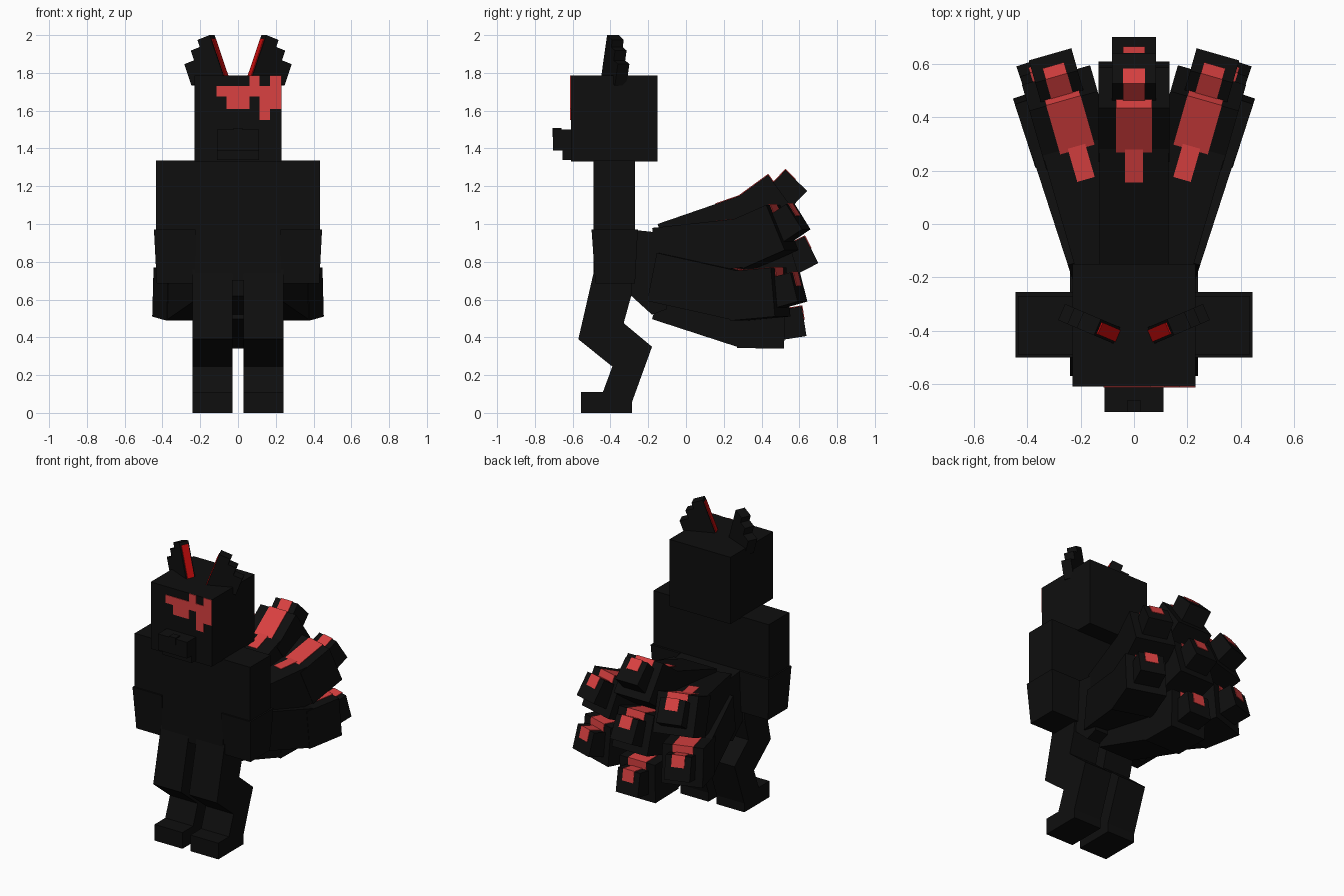
import bpy, bmesh, math
from mathutils import Matrix, Vector

if "Cube" in bpy.data.objects:
    bpy.data.objects.remove(bpy.data.objects["Cube"])


def material(name, color):
    m = bpy.data.materials.new(name)
    m.use_nodes = True
    m.diffuse_color = (*color, 1)
    bsdf = m.node_tree.nodes["Principled BSDF"]
    bsdf.inputs["Base Color"].default_value = (*color, 1)
    return m


BLACK = material("charcoal black", (0.0045, 0.0045, 0.0045))
RED = material("soft red", (0.70, 0.052, 0.052))
EAR_RED = material("deep red", (0.65, 0.004, 0.004))
I = Matrix.Identity(4)


def finish(name, bm, mat):
    bmesh.ops.recalc_face_normals(bm, faces=bm.faces)
    mesh = bpy.data.meshes.new(name)
    bm.to_mesh(mesh)
    bm.free()
    mesh.materials.append(mat)
    ob = bpy.data.objects.new(name, mesh)
    bpy.context.collection.objects.link(ob)
    return ob


def boxes(name, parts, mat=BLACK):
    """One object made of boxes, each given as (low corner, high corner, matrix)."""
    bm = bmesh.new()
    for lo, hi, mtx in parts:
        lo, hi = Vector(lo), Vector(hi)
        size = Matrix.Diagonal((*(hi - lo), 1))
        bmesh.ops.create_cube(bm, size=1, matrix=mtx @ Matrix.Translation((lo + hi) / 2) @ size)
    return finish(name, bm, mat)


def side_prism(name, outline, x0, x1, mat=BLACK):
    """Extrude a (y, z) outline from x0 to x1."""
    bm = bmesh.new()
    face = bm.faces.new([bm.verts.new((x0, y, z)) for y, z in outline])
    out = bmesh.ops.extrude_face_region(bm, geom=[face])
    moved = [v for v in out["geom"] if isinstance(v, bmesh.types.BMVert)]
    bmesh.ops.translate(bm, verts=moved, vec=(x1 - x0, 0, 0))
    return finish(name, bm, mat)


# Head, snout and torso
boxes("head", [((-.23, -.61, 1.33), (.23, -.15, 1.785), I)])
boxes("snout", [((-.11, -.705, 1.39), (.11, -.60, 1.50), I),
                ((-.11, -.655, 1.34), (.11, -.60, 1.39), I)])
boxes("nose", [((-.025, -.706, 1.46), (.025, -.66, 1.507), I)])
boxes("torso", [((-.23, -.49, .70), (.23, -.27, 1.335), I)])

# Face marking: thin plates on the front of the head
marks = [(-.115, .23, 1.675, 1.73), (-.06, .06, 1.61, 1.675), (.06, .115, 1.73, 1.785),
         (.17, .23, 1.73, 1.785), (.115, .23, 1.61, 1.675), (.115, .17, 1.55, 1.61)]
boxes("face_marking", [((a, -.614, c), (b, -.608, d), I) for a, b, c, d in marks], RED)

# Legs and feet share one bent outline
LEG = [(-.485, .76), (-.57, .39), (-.39, .245), (-.44, .11), (-.555, .11), (-.555, 0),
       (-.285, 0), (-.285, .06), (-.18, .35), (-.33, .475), (-.29, .62), (-.28, .76)]

for s, side in ((1, "left"), (-1, "right")):
    side_prism(side + "_leg", LEG, s * .03, s * .24)

    # Arm with a slightly wider, tapering forearm
    boxes(side + "_upper_arm", [((s * .23, -.49, .90), (s * .435, -.27, 1.335), I)])
    fore = boxes(side + "_forearm", [((s * .225, -.50, .685), (s * .445, -.255, .97), I)])
    for v in fore.data.vertices:
        if v.co.z < .8:
            v.co.y += .02 if v.co.y < -.4 else -.015
            if abs(v.co.x) > .3:
                v.co.x -= s * .015

    # Stepped ear leaning outward, with a coloured inner face
    ear = (Matrix.Diagonal((s, 1, 1, 1)) @ Matrix.Translation((.06, -.42, 1.77))
           @ Matrix.Rotation(math.radians(23), 4, 'Z') @ Matrix.Rotation(math.radians(20), 4, 'Y'))
    boxes(side + "_ear", [((0, -.033, -.03), (.075, .033, .245), ear),
                          ((.07, -.033, 0), (.13, .033, .205), ear),
                          ((.125, -.033, .03), (.19, .033, .15), ear)])
    boxes(side + "_inner_ear", [((-.005, -.024, -.01), (.001, .024, .225), ear)], EAR_RED)

# Common root of the tails
side_prism("tail_base", [(-.29, .62), (-.18, .52), (-.10, .55), (-.10, .95), (-.27, .968)], -.225, .225)


def tail(name, start, yaw, pitch, length=.475):
    """Three-segment tail that curls upward, with marks along its top."""
    def frame(origin, p):
        return (Matrix.Translation(origin) @ Matrix.Rotation(math.radians(-yaw), 4, 'Z')
                @ Matrix.Rotation(math.radians(p), 4, 'X'))
    root = frame(start, pitch)
    middle = frame(root @ Vector((0, length, 0)), pitch + 17)
    tip = frame(middle @ Vector((0, .21, 0)), pitch + 27)
    w = .13
    boxes(name, [((-w, 0, -w), (w, length, w), root),
                 ((-w - .003, -.04, -w), (w + .003, .21, w), middle),
                 ((-.083, -.05, -.08), (.083, .105, .08), tip)])
    t = .004
    boxes(name + "_marks", [
        ((-.034, length - .15, w - .002), (.034, length + .01, w + t), root),
        ((-.067, -.03, w - .002), (.067, .21 + t, w + t), middle),
        ((-.067, .208, .078), (.067, .21 + t, w + t), middle),
        ((-.042, -.02, .078), (.042, .105 + t, .08 + t), tip),
        ((-.042, .103, .005), (.042, .105 + t, .08 + t), tip)], RED)


# Seven tails: three down the middle, two on each side
tail("tail_top", (0, -.108, .877), 0, 19)
tail("tail_middle", (0, -.13, .755), 0, 0, .50)
tail("tail_bottom", (0, -.14, .62), 0, -18)
for s, side in ((1, "left"), (-1, "right")):
    tail(side + "_upper_tail", (s * .095, -.13, .85), s * 16, 6)
    tail(side + "_lower_tail", (s * .116, -.14, .72), s * 18, -12)
